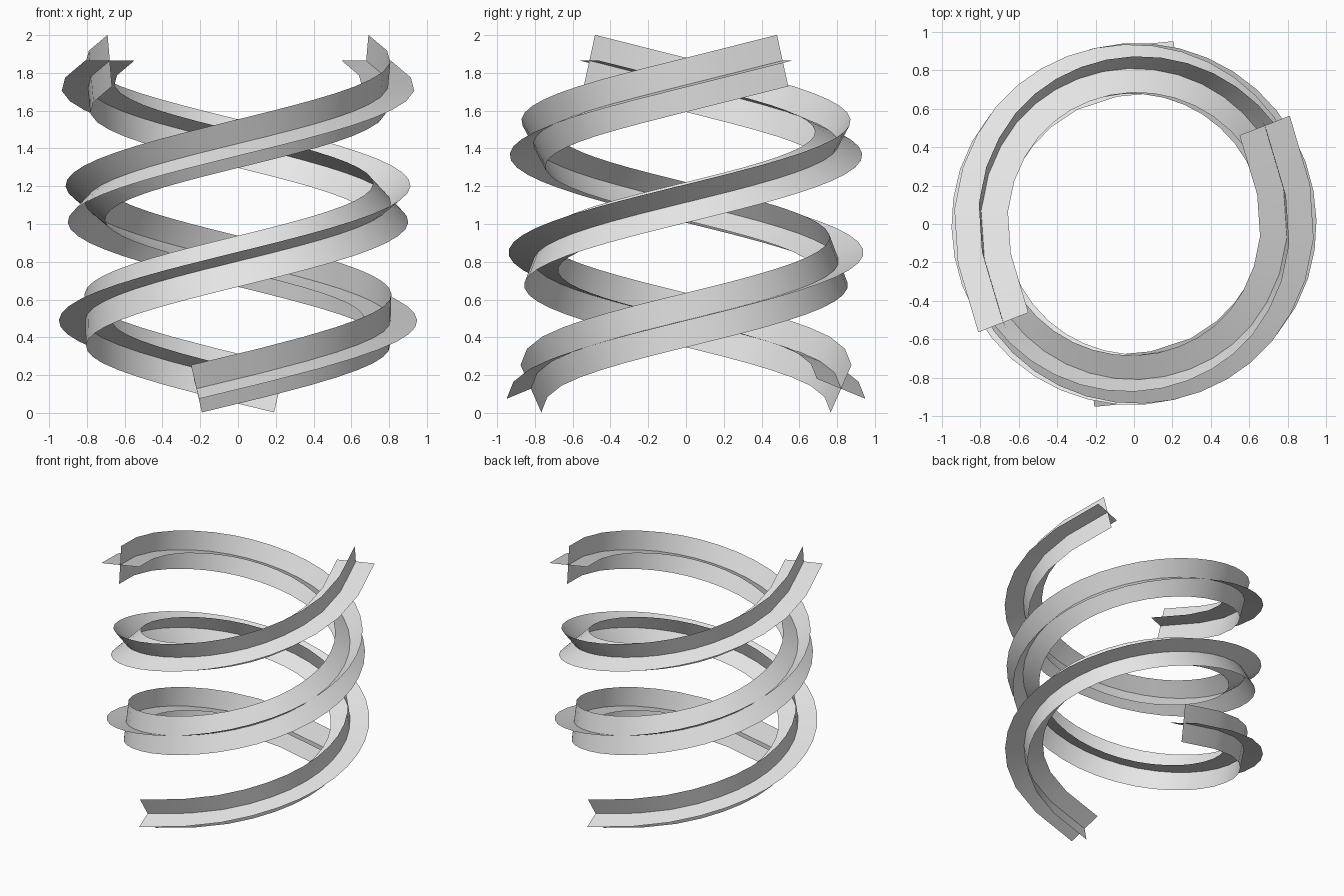
import bpy
from math import cos, sin, pi, radians

cube = bpy.data.objects.get("Cube")
if cube:
    bpy.data.objects.remove(cube, do_unlink=True)

RADIUS, HALF_WIDTH = 0.85, 0.14
TOP_Z, BOTTOM_Z = 1.865, 0.128
TOP_ANGLE, SWEEP = radians(37), radians(502)
STEPS = 16

grey = bpy.data.materials.new("light_grey")
grey.use_nodes = True
grey.diffuse_color = (0.8, 0.8, 0.8, 1)
grey.node_tree.nodes["Principled BSDF"].inputs["Base Color"].default_value = (0.8, 0.8, 0.8, 1)


def add_curve(name, dimensions):
    curve = bpy.data.curves.new(name, "CURVE")
    curve.dimensions = dimensions
    obj = bpy.data.objects.new(name, curve)
    bpy.context.collection.objects.link(obj)
    return obj


def add_spline(curve, kind, points):
    spline = curve.splines.new(kind)
    spline.points.add(len(points) - 1)
    for point, co in zip(spline.points, points):
        point.co = (*co, 1)
    return spline


# Cross-shaped section: two thin blades at right angles
section = add_curve("cross_section", "2D")
for x, y in ((HALF_WIDTH, 0), (0, HALF_WIDTH)):
    add_spline(section.data, "POLY", [(-x, -y, 0), (x, y, 0)])
section.hide_render = True


# Helical ribbon, swept from the top down so the section twists naturally
def add_ribbon(name, turn):
    path = add_curve(name + "_path", "3D")
    points = []
    for i in range(STEPS + 1):
        t = i / STEPS
        a = TOP_ANGLE + turn - SWEEP * t
        points.append((RADIUS * cos(a), RADIUS * sin(a), TOP_Z + (BOTTOM_Z - TOP_Z) * t))
    spline = add_spline(path.data, "NURBS", points)
    spline.order_u = 4
    spline.use_endpoint_u = True
    spline.resolution_u = path.data.resolution_u = 3
    path.data.twist_mode = "MINIMUM"
    path.data.bevel_mode = "OBJECT"
    path.data.bevel_object = section

    # Keep the swept surface as a mesh
    graph = bpy.context.evaluated_depsgraph_get()
    mesh = bpy.data.meshes.new_from_object(path.evaluated_get(graph))
    mesh.name = name
    mesh.materials.clear()
    mesh.materials.append(grey)
    for face in mesh.polygons:
        face.use_smooth = True
        face.material_index = 0
    ribbon = bpy.data.objects.new(name, mesh)
    bpy.context.collection.objects.link(ribbon)
    bpy.data.objects.remove(path, do_unlink=True)


add_ribbon("right_helix_ribbon", pi)
add_ribbon("left_helix_ribbon", 0)
bpy.data.objects.remove(section, do_unlink=True)
